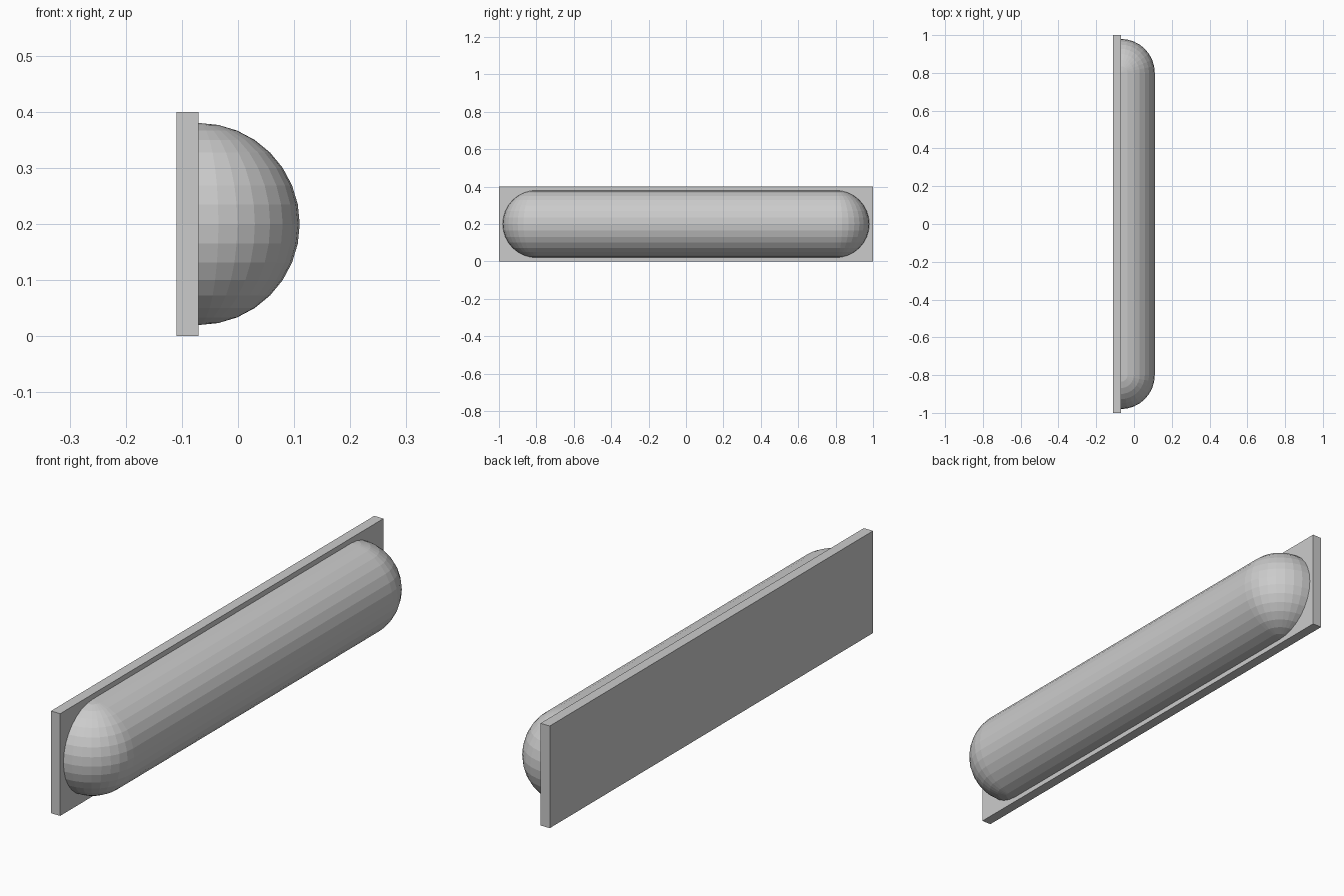
import bpy, bmesh
from mathutils import Matrix, Vector

if "Cube" in bpy.data.objects:
    bpy.data.objects.remove(bpy.data.objects["Cube"])

RADIUS, HALF_RUN = 0.18, 0.8

# Backing plate: thin upright board
bpy.ops.mesh.primitive_cube_add(size=1, location=(-0.09, 0, 0.2))
plate = bpy.context.object
plate.name = "backing_plate"
plate.scale = (0.04, 2.0, 0.4)
bpy.ops.object.transform_apply(location=False, rotation=False, scale=True)

# Half capsule: quarter ball at one end, rim extruded to the middle, then mirrored
bm = bmesh.new()
bmesh.ops.create_uvsphere(bm, u_segments=32, v_segments=16, radius=RADIUS)
for normal in (Vector((1, 0, 0)), Vector((0, 1, 0))):
    bmesh.ops.bisect_plane(bm, geom=bm.verts[:] + bm.edges[:] + bm.faces[:], dist=1e-5,
                           plane_co=(0, 0, 0), plane_no=normal, clear_inner=True)
rim = [e for e in bm.edges if e.is_boundary and all(abs(v.co.y) < 1e-4 for v in e.verts)]
bmesh.ops.translate(bm, verts=bm.verts[:], vec=(0, HALF_RUN, 0))
ext = bmesh.ops.extrude_edge_only(bm, edges=rim)
for v in ext["geom"]:
    if isinstance(v, bmesh.types.BMVert):
        v.co.y = 0
bmesh.ops.mirror(bm, geom=bm.verts[:] + bm.edges[:] + bm.faces[:],
                 matrix=Matrix.Identity(4), merge_dist=1e-4, axis='Y')
bmesh.ops.remove_doubles(bm, verts=bm.verts[:], dist=1e-4)
# Join the two halves of each long strip
middle = [e for e in bm.edges if all(abs(v.co.y) < 1e-4 for v in e.verts)]
bmesh.ops.dissolve_edges(bm, edges=middle, use_verts=True)
bmesh.ops.recalc_face_normals(bm, faces=bm.faces[:])
# An open shell: make sure the normals point outwards
if sum(f.normal.x * f.calc_area() for f in bm.faces) < 0:
    bmesh.ops.reverse_faces(bm, faces=bm.faces[:])
mesh = bpy.data.meshes.new("rounded_cover")
bm.to_mesh(mesh)
bm.free()
cover = bpy.data.objects.new("rounded_cover", mesh)
cover.location = (-0.07, 0, 0.2)
bpy.context.collection.objects.link(cover)
